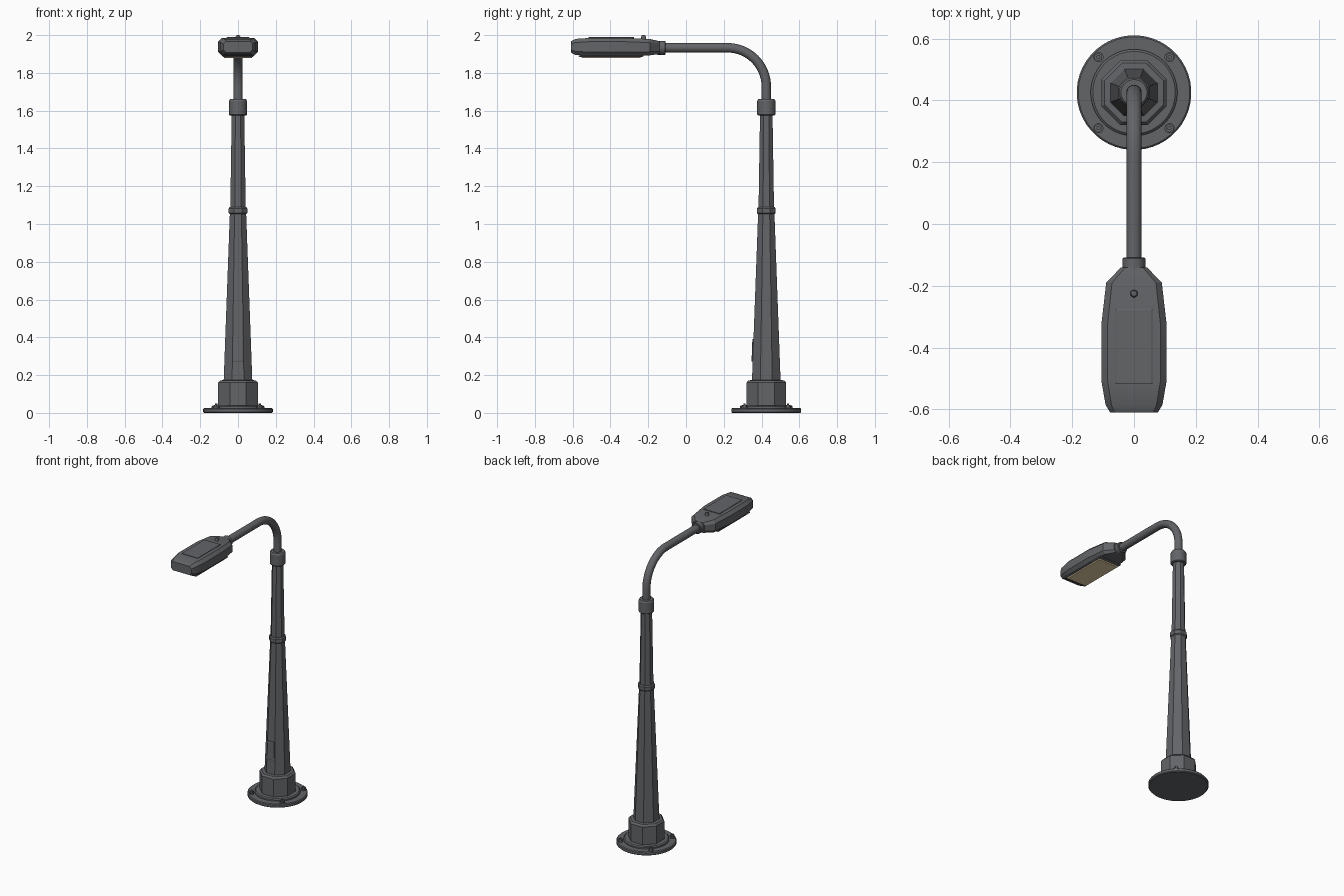
import bpy, bmesh, math
from mathutils import Vector, Matrix

if "Cube" in bpy.data.objects:
    bpy.data.objects.remove(bpy.data.objects["Cube"])

PY = 0.425  # pole axis position in y


def material(name, colour):
    m = bpy.data.materials.new(name)
    m.diffuse_color = (*colour, 1)
    m.use_nodes = True
    m.node_tree.nodes["Principled BSDF"].inputs["Base Color"].default_value = m.diffuse_color
    return m


GREY = material("dark_grey_metal", (0.125, 0.128, 0.137))
LENS = material("warm_lens", (1.0, 0.80, 0.50))


def loft(name, rings, mat=GREY, smooth=30):
    """Skin a list of equal-length point rings and cap both ends."""
    bm = bmesh.new()
    rows = [[bm.verts.new(p) for p in r] for r in rings]
    n = len(rows[0])
    for a, b in zip(rows, rows[1:]):
        for i in range(n):
            bm.faces.new((a[i], a[(i + 1) % n], b[(i + 1) % n], b[i]))
    bm.faces.new(rows[0])
    bm.faces.new(rows[-1])
    bmesh.ops.recalc_face_normals(bm, faces=bm.faces)
    me = bpy.data.meshes.new(name)
    bm.to_mesh(me)
    bm.free()
    ob = bpy.data.objects.new(name, me)
    bpy.context.collection.objects.link(ob)
    me.materials.append(mat)
    bpy.ops.object.select_all(action='DESELECT')
    ob.select_set(True)
    bpy.context.view_layer.objects.active = ob
    if smooth:
        bpy.ops.object.shade_smooth_by_angle(angle=math.radians(smooth))
    return ob


def turned(name, profile, sides, centre=(0, PY), smooth=30, mat=GREY):
    """Upright prism from (apothem, z) pairs, with a flat side facing front."""
    k = 1 / math.cos(math.pi / sides)
    ang = [2 * math.pi * (i + 0.5) / sides for i in range(sides)]
    return loft(name, [[(centre[0] + r * k * math.cos(a), centre[1] + r * k * math.sin(a), z)
                        for a in ang] for r, z in profile], mat, smooth)


def slab(name, levels, mat=GREY):
    """Rectangular slab from (half width, y0, y1, z) levels."""
    return loft(name, [[(-w, y0, z), (w, y0, z), (w, y1, z), (-w, y1, z)]
                       for w, y0, y1, z in levels], mat, 0)


# Base plate and raised step
turned("base_plate", [(0.180, 0), (0.185, 0.005), (0.185, 0.020), (0.180, 0.025)], 48)
turned("base_step", [(0.140, 0.024), (0.140, 0.034), (0.133, 0.040)], 48)

# Anchor bolts: washer, hex nut and stud
for sx in (-1, 1):
    for sy in (-1, 1):
        c = (sx * 0.115, PY + sy * 0.115)
        turned("anchor_washer", [(0.016, 0.024), (0.016, 0.030)], 16, c)
        turned("anchor_nut", [(0.012, 0.029), (0.012, 0.042)], 6, c, 0)
        turned("anchor_stud", [(0.006, 0.04), (0.006, 0.049)], 10, c)

# Octagonal foot, tapering pole, joint ring
turned("pole_foot", [(0.105, 0.035), (0.105, 0.160), (0.095, 0.172), (0.070, 0.174)], 8, smooth=0)
turned("lower_pole", [(0.076, 0.165), (0.043, 1.06)], 8, smooth=0)
turned("joint_ring", [(0.044, 1.052), (0.050, 1.058), (0.050, 1.082), (0.044, 1.090)], 8, smooth=0)
turned("upper_pole", [(0.041, 1.08), (0.033, 1.59)], 8, smooth=0)
turned("arm_socket", [(0.043, 1.575), (0.048, 1.580), (0.048, 1.652), (0.042, 1.662)], 32)

# Access door lying on the sloped front face of the pole
door = []
for lift, inset in ((-0.004, 0), (0.004, 0), (0.006, 0.003)):
    ring = []
    for x, z in ((-0.025, 0.272), (0.025, 0.272), (0.025, 0.392), (-0.025, 0.392)):
        x -= math.copysign(inset, x)
        z -= math.copysign(inset, z - 0.33)
        face = 0.076 - (z - 0.165) * 0.033 / 0.895
        ring.append((x, PY - face - lift, z))
    door.append(ring)
loft("access_door", door, GREY, 0)

# Curved arm: swept tube with a quarter bend
R, ZA, TR, N = 0.205, 1.933, 0.025, 20
path = [((PY, 1.64), math.pi / 2)]
for i in range(17):
    t = math.pi / 2 * i / 16
    path.append(((PY - R + R * math.cos(t), ZA - R + R * math.sin(t)), math.pi / 2 + t))
path.append(((-0.13, ZA), math.pi))
rings = []
for (y, z), d in path:
    ny, nz = math.sin(d), -math.cos(d)
    rings.append([(TR * math.cos(a), y + ny * TR * math.sin(a), z + nz * TR * math.sin(a))
                  for a in (2 * math.pi * k / N for k in range(N))])
loft("curved_arm", rings)

# Neck collar where the arm enters the lamp head
loft("neck_collar", [[(r * math.cos(a), y, ZA + r * math.sin(a))
                      for a in (2 * math.pi * k / 24 for k in range(24))]
                     for y, r in ((-0.108, 0.033), (-0.112, 0.037), (-0.150, 0.037))])

# Lamp head: chamfered sections along y (y, half width, bottom, top, chamfer)
sections = [(-0.140, 0.042, 1.900, 1.968, 0.014), (-0.190, 0.090, 1.893, 1.979, 0.019),
            (-0.320, 0.105, 1.890, 1.985, 0.020), (-0.510, 0.105, 1.890, 1.985, 0.020),
            (-0.585, 0.092, 1.895, 1.980, 0.019), (-0.610, 0.077, 1.908, 1.967, 0.014)]
loft("lamp_head", [[(w - c, y, b), (w, y, b + c), (w, y, t - c), (w - c, y, t),
                    (c - w, y, t), (-w, y, t - c), (-w, y, b + c), (c - w, y, b)]
                   for y, w, b, t, c in sections], smooth=25)

# Top service panel, light sensor, lens frame and lens
slab("service_panel", [(0.060, -0.517, -0.275, 1.980), (0.060, -0.517, -0.275, 1.988),
                       (0.057, -0.514, -0.278, 1.990)])
turned("light_sensor", [(0.012, 1.975), (0.012, 1.992), (0.009, 1.998), (0.004, 2.0)], 16, (0, -0.225))
slab("lens_frame", [(0.083, -0.570, -0.225, 1.893), (0.083, -0.570, -0.225, 1.888),
                    (0.078, -0.560, -0.235, 1.884)])
slab("lens", [(0.076, -0.556, -0.239, 1.886), (0.072, -0.548, -0.243, 1.878)], LENS)
